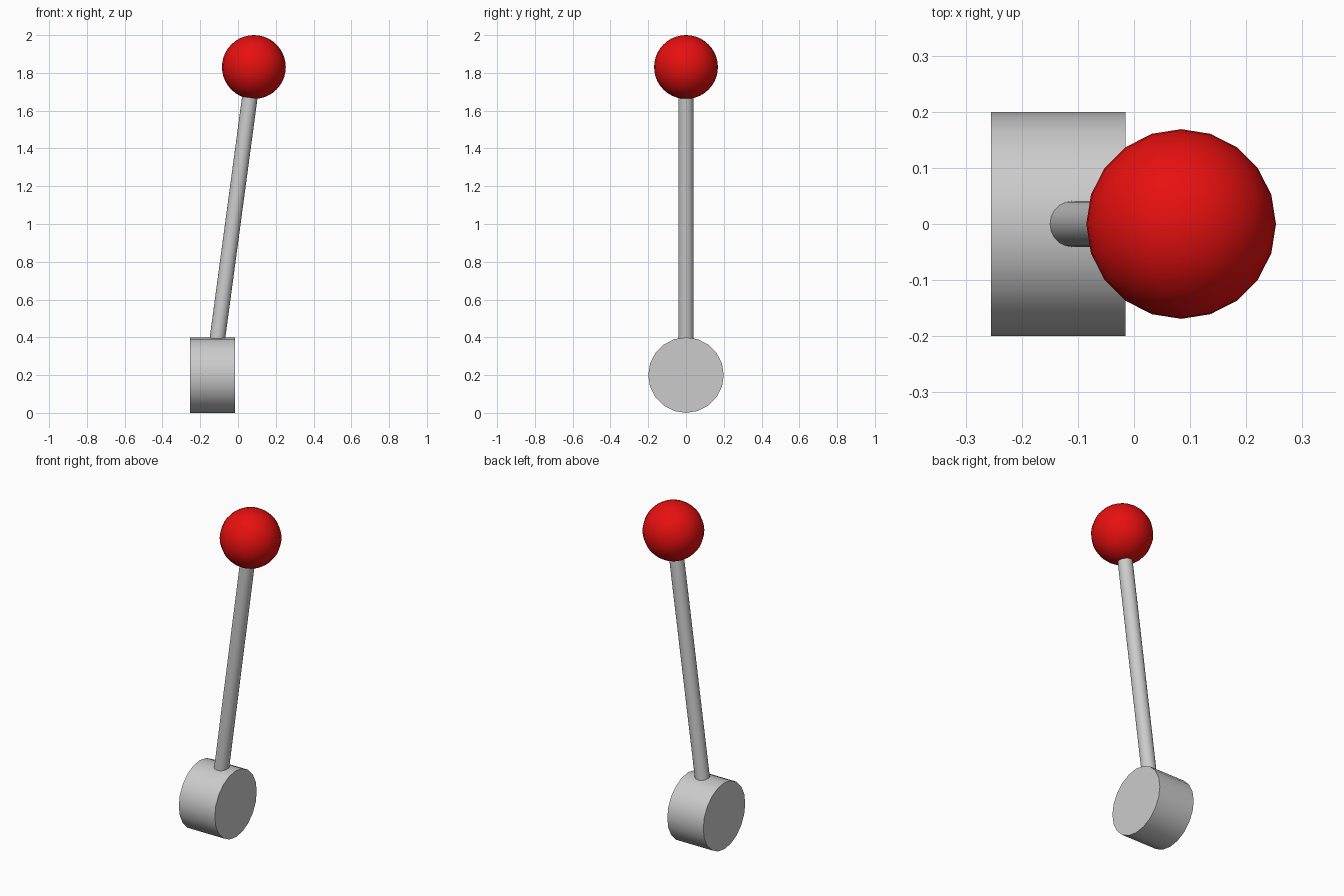
import bpy
import math
from mathutils import Vector

if "Cube" in bpy.data.objects:
    bpy.data.objects.remove(bpy.data.objects["Cube"])

SIDES = 20
HUB = Vector((-0.135, 0, 0.2))
KNOB = Vector((0.084, 0, 1.831))


def finish(name, angle=40):
    obj = bpy.context.object
    obj.name = name
    bpy.ops.object.shade_smooth_by_angle(angle=math.radians(angle))
    return obj


def rod_between(name, a, b, radius):
    """Capped cylinder running from point a to point b."""
    axis = b - a
    tilt = math.atan2(axis.x, axis.z)
    bpy.ops.mesh.primitive_cylinder_add(
        vertices=SIDES, radius=radius, depth=axis.length,
        location=(a + b) / 2, rotation=(0, tilt, 0))
    return finish(name)


# Pivot drum, lying along x
half = Vector((0.12, 0, 0))
rod_between("pivot_drum", HUB - half, HUB + half, 0.2)

# Tilted lever shaft from drum centre into the knob
rod_between("lever_shaft", HUB, KNOB, 0.041)

# Red ball knob
bpy.ops.mesh.primitive_uv_sphere_add(
    segments=SIDES, ring_count=20, radius=0.169, location=KNOB)
knob = finish("ball_knob")
red = bpy.data.materials.new("red")
red.diffuse_color = (0.8, 0.005, 0.005, 1)
red.use_nodes = True
red.node_tree.nodes["Principled BSDF"].inputs["Base Color"].default_value = red.diffuse_color
knob.data.materials.append(red)
